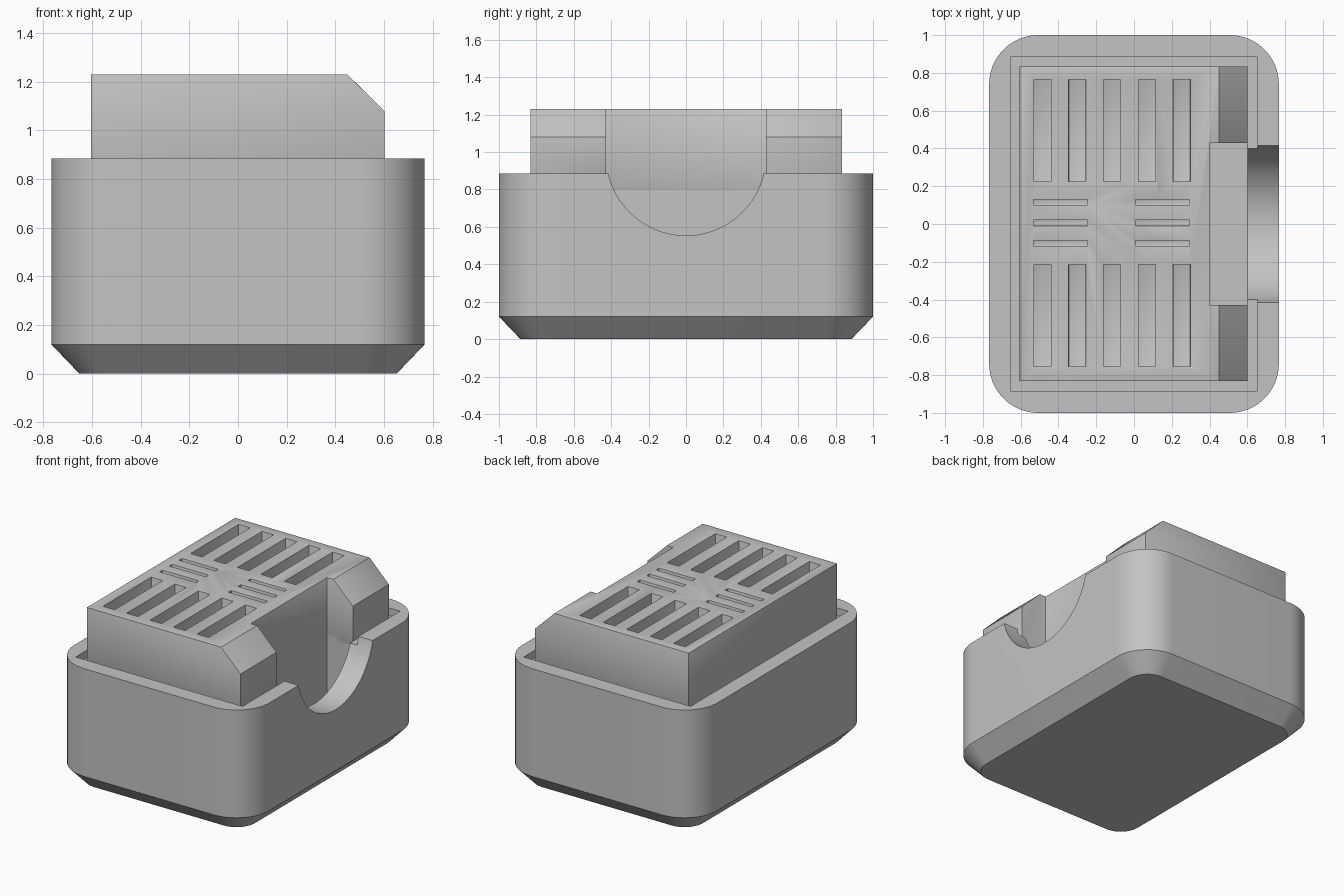
import bpy, bmesh, math
from mathutils import Matrix, Vector

if "Cube" in bpy.data.objects:
    bpy.data.objects.remove(bpy.data.objects["Cube"], do_unlink=True)

grey = bpy.data.materials.new("light grey plastic")
grey.use_nodes = True
grey.diffuse_color = (0.55, 0.55, 0.55, 1)
grey.node_tree.nodes["Principled BSDF"].inputs["Base Color"].default_value = (0.55, 0.55, 0.55, 1)


def finish(name, bm):
    bmesh.ops.recalc_face_normals(bm, faces=bm.faces)
    mesh = bpy.data.meshes.new(name)
    bm.to_mesh(mesh)
    bm.free()
    mesh.materials.append(grey)
    obj = bpy.data.objects.new(name, mesh)
    bpy.context.collection.objects.link(obj)
    return obj


def add_box(bm, low, high):
    low, high = Vector(low), Vector(high)
    place = Matrix.Translation((low + high) / 2) @ Matrix.Diagonal((*(high - low), 1))
    bmesh.ops.create_cube(bm, size=1, matrix=place)


def boxes(name, *spans):
    bm = bmesh.new()
    for low, high in spans:
        add_box(bm, low, high)
    return finish(name, bm)


def activate(obj):
    bpy.ops.object.select_all(action='DESELECT')
    obj.select_set(True)
    bpy.context.view_layer.objects.active = obj


def cut(obj, cutter):
    activate(obj)
    mod = obj.modifiers.new("cut", 'BOOLEAN')
    mod.operation, mod.solver, mod.object = 'DIFFERENCE', 'EXACT', cutter
    bpy.ops.object.modifier_apply(modifier=mod.name)
    bpy.data.objects.remove(cutter, do_unlink=True)


def smooth(obj):
    activate(obj)
    bpy.ops.object.shade_smooth_by_angle(angle=math.radians(30))


# Rounded base with a chamfered foot
HX, HY, RADIUS, RIM, STEPS = 0.767, 1.0, 0.26, 0.885, 16


def ring(bm, inset, z):
    verts = []
    for q, (sx, sy) in enumerate(((1, 1), (-1, 1), (-1, -1), (1, -1))):
        for i in range(STEPS + 1):
            a = (q + i / STEPS) * math.pi / 2
            r = RADIUS - inset
            verts.append(bm.verts.new((sx * (HX - RADIUS) + r * math.cos(a),
                                       sy * (HY - RADIUS) + r * math.sin(a), z)))
    return verts


bm = bmesh.new()
rings = [ring(bm, 0.115, 0), ring(bm, 0, 0.12), ring(bm, 0, RIM)]
for a, b in zip(rings, rings[1:]):
    for i in range(len(a)):
        j = (i + 1) % len(a)
        bm.faces.new((a[i], a[j], b[j], b[i]))
bm.faces.new(rings[0])
bm.faces.new(rings[-1])
base = finish("base", bm)

# Shallow recess around the insert, pocket, and round opening in the side wall
NOTCH = 0.428
cut(base, boxes("recess_cutter", ((-0.655, -0.885, 0.83), (0.655, 0.885, 1.2))))
bm = bmesh.new()
bmesh.ops.create_cone(bm, cap_ends=True, segments=96, radius1=0.426, radius2=0.426, depth=0.4,
                      matrix=Matrix.Translation((0.8, 0, 0.98)) @ Matrix.Rotation(math.pi / 2, 4, 'Y'))
cut(base, finish("opening_cutter", bm))
cut(base, boxes("pocket_cutter", ((0.4, -NOTCH, 0.35), (0.602, NOTCH, 1.2))))
smooth(base)

# Insert block: side profile with one sloped corner, extruded front to back
TOP = 1.23
bm = bmesh.new()
profile = [(-0.605, 0.8), (0.602, 0.8), (0.602, 1.08), (0.45, TOP), (-0.605, TOP)]
face = bm.faces.new([bm.verts.new((x, -0.832, z)) for x, z in profile])
grown = bmesh.ops.extrude_face_region(bm, geom=[face])["geom"]
bmesh.ops.translate(bm, vec=(0, 1.666, 0), verts=[v for v in grown if isinstance(v, bmesh.types.BMVert)])
block = finish("slotted_block", bm)
cut(block, boxes("notch_cutter", ((0.4, -NOTCH, 0.5), (0.8, NOTCH, 1.5))))

# Long slots at both ends, short slots across the middle
spans = []
for i in range(5):
    x = -0.485 + i * 0.1845
    for y0, y1 in ((0.225, 0.765), (-0.755, -0.215)):
        spans.append(((x - 0.045, y0, TOP - 0.2), (x + 0.045, y1, 1.5)))
for x0 in (-0.532, 0.008):
    for y in (0.115, 0.006, -0.102):
        spans.append(((x0, y - 0.015, TOP - 0.2), (x0 + 0.285, y + 0.015, 1.5)))
cut(block, boxes("slot_cutter", *spans))

bevel = block.modifiers.new("soft edges", 'BEVEL')
bevel.width, bevel.segments, bevel.limit_method = 0.01, 2, 'ANGLE'
bevel.angle_limit = math.radians(50)
activate(block)
bpy.ops.object.modifier_apply(modifier=bevel.name)
smooth(block)
